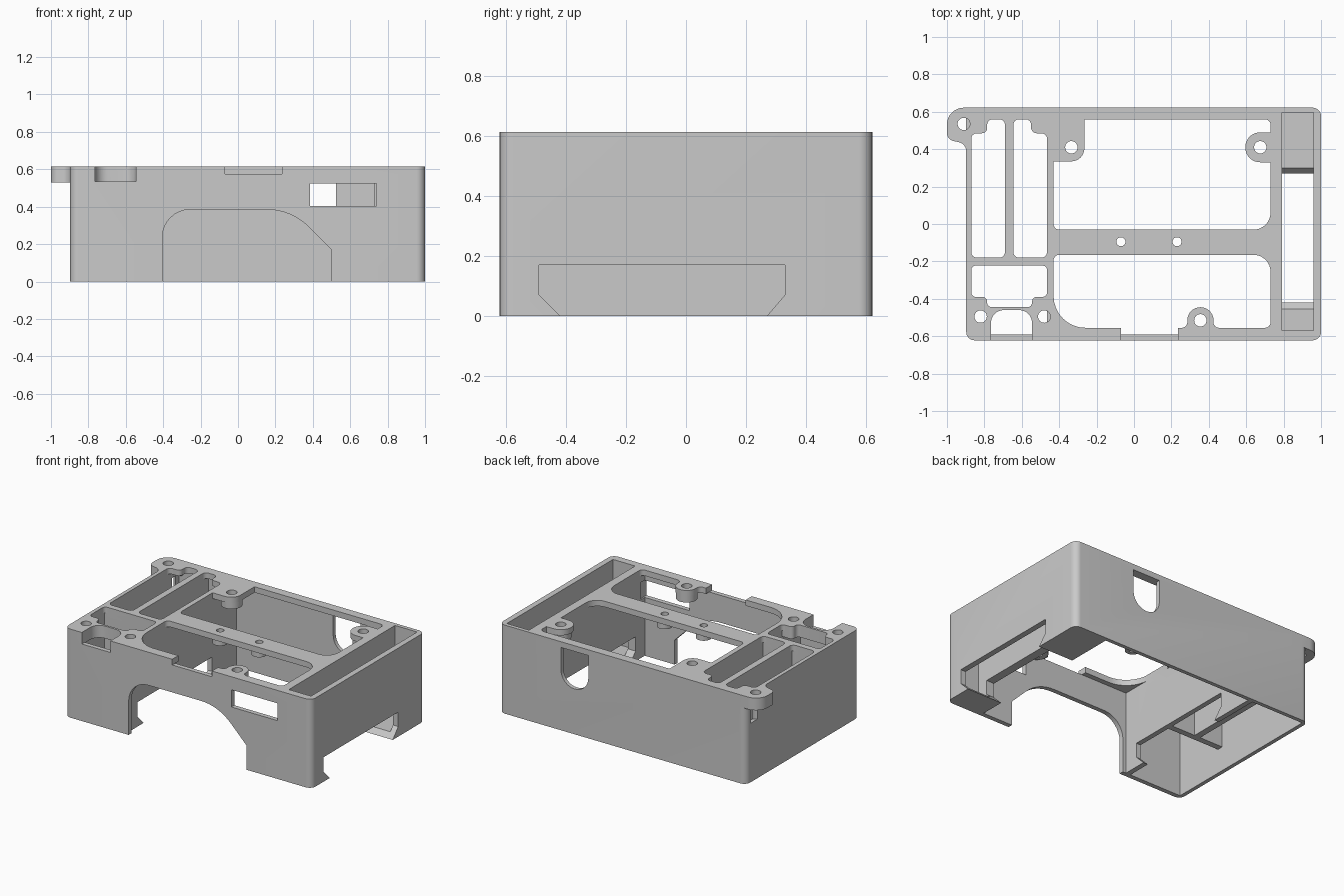
import bpy
import bmesh
from math import tan
from mathutils import Vector

if "Cube" in bpy.data.objects:
    bpy.data.objects.remove(bpy.data.objects["Cube"], do_unlink=True)

TOP = 0.615           # upper face of the housing
PLATE = 0.575         # underside of the top plate
BOSS = 0.53           # underside of the screw bosses
RIB = 0.17            # lower edge of the inner ribs
ABOVE, BELOW = 0.8, -0.1

grey = bpy.data.materials.new("plain grey")
grey.use_nodes = True
grey.diffuse_color = (0.59, 0.59, 0.59, 1)
grey.node_tree.nodes["Principled BSDF"].inputs["Base Color"].default_value = grey.diffuse_color


def fillet(points, steps=8):
    """Round each corner (a, b, radius) of a closed outline."""
    outline = []
    for i, corner in enumerate(points):
        p = Vector(corner[:2])
        radius = corner[2] if len(corner) > 2 else 0
        if not radius:
            outline.append(p)
            continue
        u = (Vector(points[i - 1][:2]) - p).normalized()
        v = (Vector(points[(i + 1) % len(points)][:2]) - p).normalized()
        half = u.angle(v) / 2
        reach = radius / tan(half)
        start, end = p + u * reach, p + v * reach
        bisector = (u + v).normalized()
        centre = p + bisector * (reach ** 2 + radius ** 2) ** 0.5
        first, last = (start - centre).normalized(), (end - centre).normalized()
        for k in range(steps + 1):
            outline.append(centre + first.slerp(last, k / steps) * radius)
    return outline


def prism(name, points, low, high, axis="z"):
    """Extrude a rounded outline along one axis."""
    place = {"x": lambda p, t: (t, p.x, p.y),
             "y": lambda p, t: (p.x, t, p.y),
             "z": lambda p, t: (p.x, p.y, t)}[axis]
    bm = bmesh.new()
    face = bm.faces.new([bm.verts.new(place(p, low)) for p in fillet(points)])
    side = bmesh.ops.extrude_face_region(bm, geom=[face])
    moved = [g for g in side["geom"] if isinstance(g, bmesh.types.BMVert)]
    shift = Vector(place(Vector((0, 0)), high - low))
    bmesh.ops.translate(bm, verts=moved, vec=shift)
    bmesh.ops.recalc_face_normals(bm, faces=bm.faces)
    mesh = bpy.data.meshes.new(name)
    bm.to_mesh(mesh)
    bm.free()
    mesh.materials.append(grey)
    obj = bpy.data.objects.new(name, mesh)
    bpy.context.collection.objects.link(obj)
    return obj


def rect(left, right, front, back, r=0):
    return [(left, front, r), (right, front, r), (right, back, r), (left, back, r)]


def disc(x, y, r):
    return rect(x - r, x + r, y - r, y + r, r * 0.99)


def combine(target, tool, operation):
    """Apply a boolean and discard the tool."""
    mod = target.modifiers.new(tool.name, "BOOLEAN")
    mod.operation, mod.object, mod.solver = operation, tool, "EXACT"
    bpy.context.view_layer.objects.active = target
    bpy.ops.object.modifier_apply(modifier=mod.name)
    bpy.data.objects.remove(tool, do_unlink=True)


def cut(name, *args):
    combine(housing, prism(name, *args), "DIFFERENCE")


def add(name, *args):
    combine(housing, prism(name, *args), "UNION")


# Outer housing, hollowed so the inner walls and the slot floor remain
housing = prism("housing", rect(-0.897, 1, -0.622, 0.622, 0.045), 0, TOP)
cut("main_cavity", rect(-0.43, 0.73, -0.59, 0.595), BELOW, PLATE)
cut("side_cavity", rect(-0.87, -0.465, -0.59, 0.595), BELOW, PLATE)
cut("end_slot", rect(0.79, 0.96, -0.57, 0.595), 0.035, ABOVE)

# Ribs and thick pad in the side bay
add("long_rib", rect(-0.69, -0.645, -0.2, 0.61), RIB, TOP)
add("cross_rib", rect(-0.88, -0.45, -0.222, -0.18), RIB, TOP)
add("front_pad", rect(-0.88, -0.45, -0.6, -0.39), BOSS, TOP)

# Large plate openings
r = 0.03
cut("rear_opening", [(-0.43, -0.03, r), (0.73, -0.03, 0.09), (0.73, 0.56, r),
                     (-0.43, 0.56, r)], 0.5, ABOVE)
cut("front_opening", [(-0.43, -0.555, 0.17), (0.73, -0.555, r), (0.73, -0.165, 0.09),
                      (-0.43, -0.165, r)], 0.5, ABOVE)

# Side bay pockets, the second mirrored from the first
pocket = [(-0.87, -0.18, r), (-0.69, -0.18, r), (-0.69, 0.56, r),
          (-0.785, 0.56, r), (-0.785, 0.485, r), (-0.87, 0.485, r)]
cut("outer_pocket", pocket, 0.5, ABOVE)
cut("inner_pocket", [(-1.335 - x, y, rad) for x, y, rad in pocket], 0.5, ABOVE)
s = 0.025
cut("front_pocket", [(-0.87, -0.222, s), (-0.465, -0.222, s), (-0.465, -0.39, s),
                     (-0.545, -0.39, s), (-0.545, -0.445, s), (-0.785, -0.445, s),
                     (-0.785, -0.39, s), (-0.87, -0.39, s)], 0.5, ABOVE)

# Tabs that carry the bosses
add("rear_tab", [(-0.45, 0.335), (-0.265, 0.335, 0.07), (-0.265, 0.58), (-0.45, 0.58)],
    PLATE, TOP)
add("end_tab", [(0.76, 0.49), (0.595, 0.49, 0.079), (0.595, 0.33, 0.079), (0.76, 0.33)],
    PLATE, TOP)
add("front_tab", [(0.235, -0.61), (0.235, -0.555), (0.285, -0.555, r),
                  (0.285, -0.445, 0.069), (0.425, -0.445, 0.069), (0.425, -0.555, r),
                  (0.48, -0.555), (0.48, -0.61)], PLATE, TOP)

# Corner ear
add("corner_ear", [(-0.84, 0.622), (-1, 0.622, 0.09), (-1, 0.45, 0.045),
                   (-0.897, 0.43, 0.05), (-0.897, 0.33), (-0.885, 0.33),
                   (-0.885, 0.57), (-0.84, 0.57)], BOSS, TOP)

# Round bosses under the plate, then all screw holes
screws = [(-0.335, 0.41), (0.675, 0.41), (0.355, -0.515)]
beam_screws = [(-0.07, -0.095), (0.23, -0.095)]
for x, y in screws:
    add("boss", disc(x, y, 0.068), BOSS, PLATE + 0.01)
for x, y in beam_screws:
    add("beam_boss", disc(x, y, 0.05), BOSS, PLATE + 0.01)
for x, y in screws + [(-0.82, -0.495), (-0.48, -0.495), (-0.91, 0.535)]:
    cut("screw_hole", disc(x, y, 0.033), 0.5, ABOVE)
for x, y in beam_screws:
    cut("beam_hole", disc(x, y, 0.024), 0.5, ABOVE)
cut("ear_recess", disc(-0.905, 0.535, 0.04), 0.41, BOSS)

# Notches in the front edge
u_shape = [(-0.765, -0.46, 0.07), (-0.545, -0.46, 0.07)]
cut("cable_notch", u_shape + [(-0.545, -0.7), (-0.765, -0.7)], 0.535, ABOVE)
cut("cable_drop", u_shape + [(-0.545, -0.59), (-0.765, -0.59)], 0.5, ABOVE)
cut("front_notch", rect(-0.07, 0.235, -0.7, -0.55), PLATE, ABOVE)

# Front arch and window, rear port
cut("front_arch", [(-0.405, BELOW), (-0.405, 0.385, 0.15), (0.285, 0.385, 0.32),
                   (0.5, RIB), (0.5, BELOW)], -0.7, -0.57, "y")
cut("front_window", rect(0.385, 0.74, 0.405, 0.525), -0.7, -0.55, "y")
cut("rear_port", [(0.315, 0.575), (0.315, 0.315, 0.104), (0.525, 0.315, 0.104),
                  (0.525, 0.575)], 0.58, 0.7, "y")

# Undercut opening through the end walls and the inner wall
cut("end_cutout", [(-0.42, BELOW), (-0.42, 0), (-0.49, 0.07), (-0.49, RIB),
                   (0.33, RIB), (0.33, 0.07), (0.27, 0), (0.27, BELOW)], -0.6, 1.1, "x")

# Smooth the rounded walls, keep hard edges crisp
bpy.ops.object.select_all(action="DESELECT")
housing.select_set(True)
bpy.context.view_layer.objects.active = housing
bpy.ops.object.shade_smooth_by_angle()
